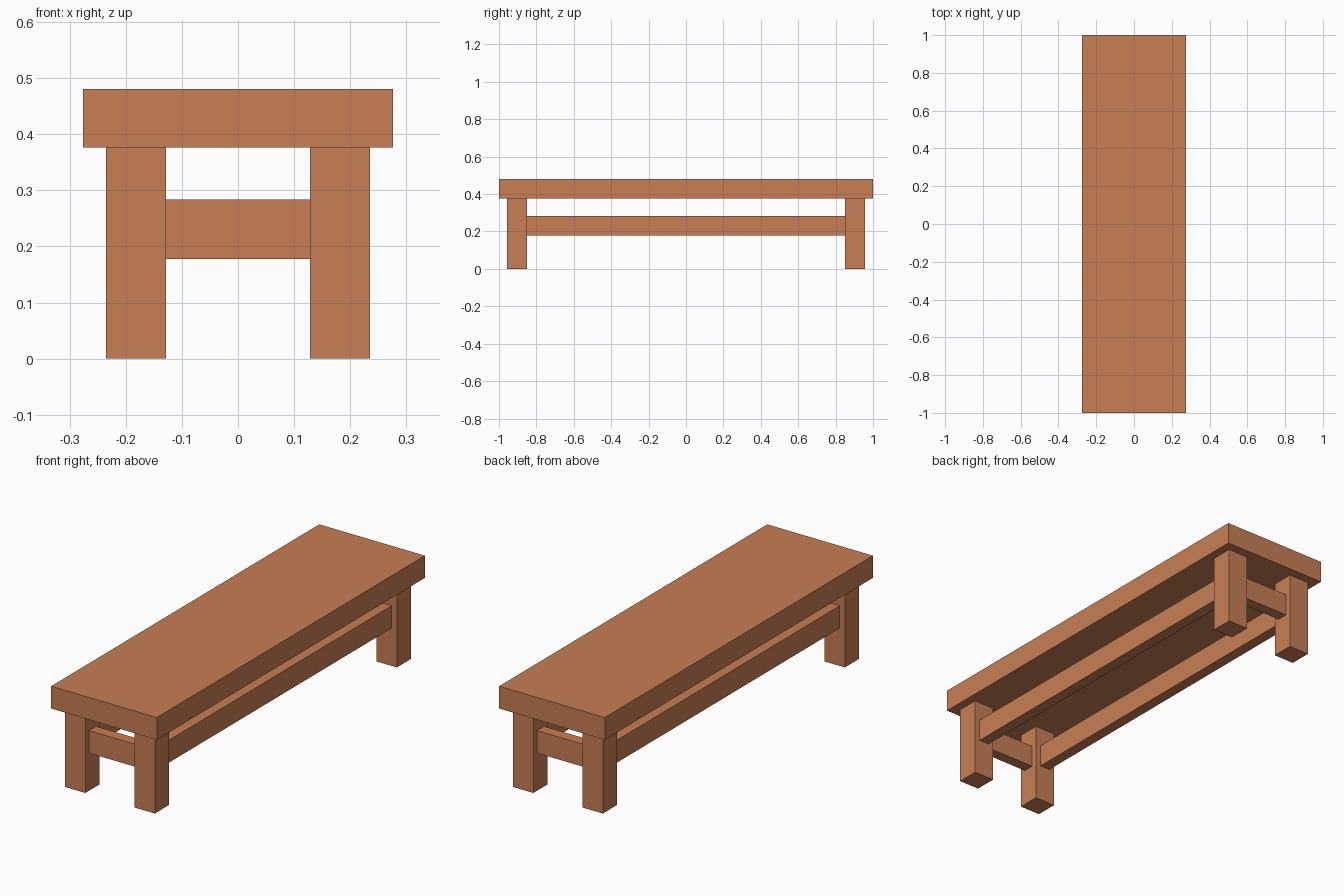
import bpy

if "Cube" in bpy.data.objects:
    bpy.data.objects.remove(bpy.data.objects["Cube"])

wood = bpy.data.materials.new("warm wood")
wood.diffuse_color = (0.58, 0.21, 0.09, 1)
wood.use_nodes = True
wood.node_tree.nodes["Principled BSDF"].inputs["Base Color"].default_value = wood.diffuse_color


def box(name, x, y, z):
    """Box spanning the (min, max) ranges on each axis."""
    spans = (x, y, z)
    bpy.ops.mesh.primitive_cube_add(size=1, location=[(a + b) / 2 for a, b in spans])
    obj = bpy.context.object
    obj.name = name
    obj.scale = [b - a for a, b in spans]
    bpy.ops.object.transform_apply(location=False, rotation=False, scale=True)
    obj.data.materials.append(wood)
    return obj


def around(centre, half):
    return (centre - half, centre + half)


SEAT_LOW, SEAT_TOP = 0.376, 0.481
LEG_X, LEG_Y, LEG_HALF = 0.1815, 0.9025, 0.0535
RAIL_Z, RAIL_HALF = (0.178, 0.284), 0.0265

# Seat slab
box("seat", (-0.276, 0.276), (-1, 1), (SEAT_LOW, SEAT_TOP))

# Four square legs
for side, sx in (("left", -1), ("right", 1)):
    for end, sy in (("front", -1), ("back", 1)):
        box(f"{end}_{side}_leg", around(sx * LEG_X, LEG_HALF),
            around(sy * LEG_Y, LEG_HALF), (0, SEAT_LOW))

# Long rails between the front and back legs
for side, sx in (("left", -1), ("right", 1)):
    box(f"{side}_long_rail", around(sx * LEG_X, RAIL_HALF),
        around(0, LEG_Y - LEG_HALF), RAIL_Z)

# Short rails between the left and right legs
for end, sy in (("front", -1), ("back", 1)):
    box(f"{end}_short_rail", around(0, LEG_X - LEG_HALF),
        around(sy * LEG_Y, RAIL_HALF), RAIL_Z)
